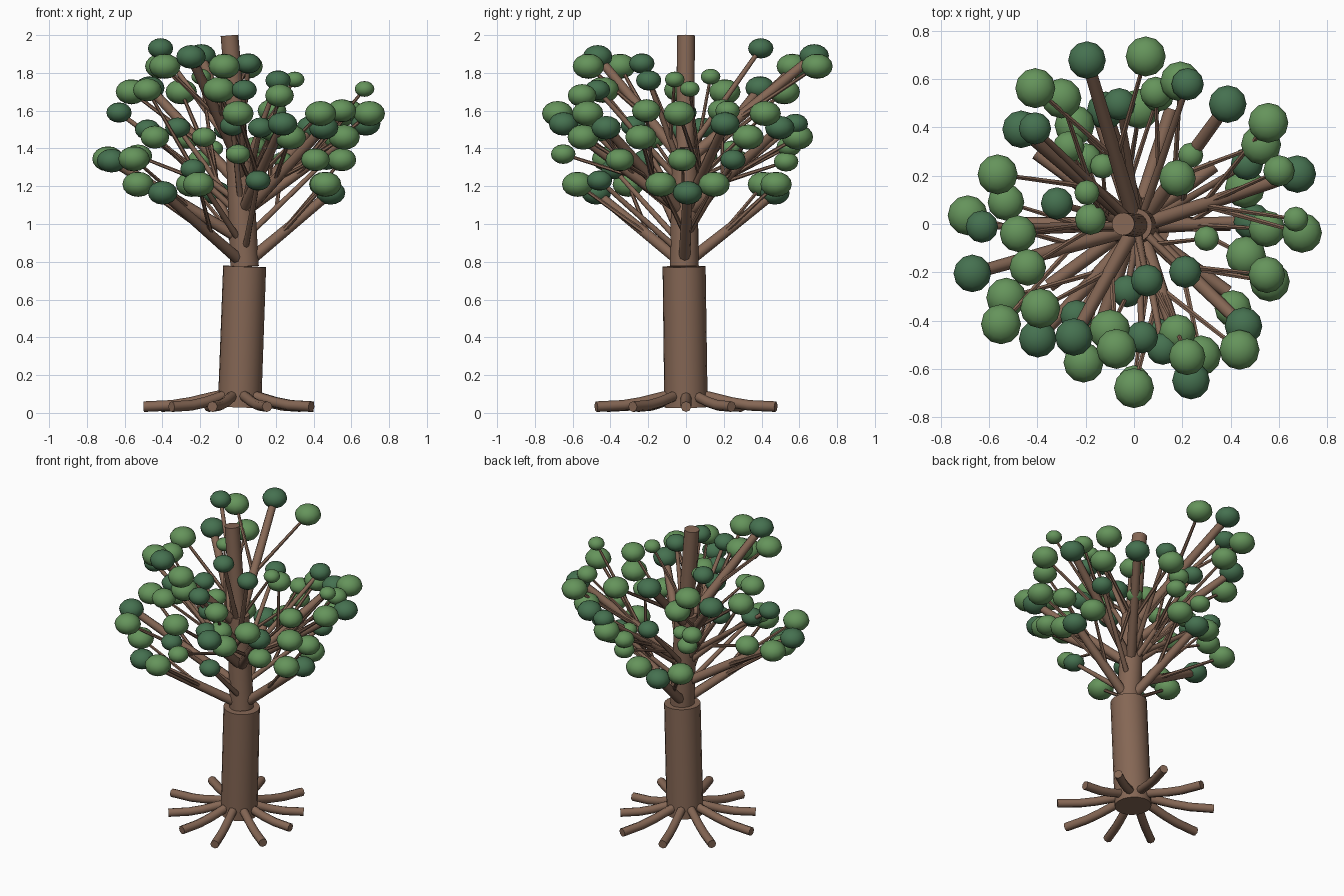
import bpy
import bmesh
from math import cos, sin, radians
from mathutils import Matrix, Vector

cube = bpy.data.objects.get("Cube")
if cube:
    bpy.data.objects.remove(cube, do_unlink=True)


def make_material(name, rgb):
    mat = bpy.data.materials.new(name)
    mat.use_nodes = True
    color = (*rgb, 1)
    mat.diffuse_color = color
    mat.node_tree.nodes["Principled BSDF"].inputs["Base Color"].default_value = color
    return mat


bark = make_material("brown bark", (.235, .135, .09))
light_green = make_material("light green", (.13, .295, .105))
dark_green = make_material("dark green", (.06, .165, .08))


def polar(angle, radius, z):
    a = radians(angle)
    return Vector((radius * cos(a), radius * sin(a), z))


def add_tube(bm, start, end, r_start, r_end, sides=8):
    """Capped, tapered cylinder between two points."""
    start, end = Vector(start), Vector(end)
    axis = end - start
    place = Matrix.Translation((start + end) / 2) @ axis.to_track_quat('Z', 'Y').to_matrix().to_4x4()
    bmesh.ops.create_cone(bm, cap_ends=True, segments=sides, radius1=r_start,
                          radius2=r_end, depth=axis.length, matrix=place)


def add_leaf(bm, center, radius):
    """Flattened ball of leaves."""
    squash = Matrix.Diagonal((radius, radius, radius * .8, 1))
    bmesh.ops.create_uvsphere(bm, u_segments=12, v_segments=8, radius=1,
                              matrix=Matrix.Translation(center) @ squash)


def finish(bm, name, mat):
    mesh = bpy.data.meshes.new(name)
    bm.to_mesh(mesh)
    bm.free()
    mesh.materials.append(mat)
    obj = bpy.data.objects.new(name, mesh)
    bpy.context.collection.objects.link(obj)
    bpy.ops.object.select_all(action='DESELECT')
    obj.select_set(True)
    bpy.context.view_layer.objects.active = obj
    bpy.ops.object.shade_smooth_by_angle(angle=radians(50))


# Trunk: three stacked, slightly leaning sections
knots = [Vector(p) for p in ((.008, 0, .03), (.035, -.01, .775), (.005, -.005, 1.4), (-.045, 0, 1.998))]
sections = (("lower_trunk", .115, .114), ("middle_trunk", .076, .07), ("upper_trunk", .05, .047))
for (name, r_low, r_high), low, high in zip(sections, knots, knots[1:]):
    bm = bmesh.new()
    add_tube(bm, low, high, r_low, r_high, 20)
    finish(bm, name, bark)


def trunk_point(z):
    """Point on the trunk axis at a height."""
    for low, high in zip(knots, knots[1:]):
        if z <= high.z:
            break
    return low.lerp(high, (z - low.z) / (high.z - low.z))


# Roots: ten curved tubes spreading from the base, some of them shorter
root_profile = ((.06, .1), (.15, .08), (.25, .056), (.35, .04), (.5, .033))
short_roots = {0: .8, 1: .82, 6: .87, 7: .88, 9: .96}
root_curve = bpy.data.curves.new("roots", 'CURVE')
root_curve.dimensions = '3D'
root_curve.bevel_depth = .028
root_curve.bevel_resolution = 2
root_curve.use_fill_caps = True
root_curve.materials.append(bark)
for i in range(10):
    reach = short_roots.get(i, 1)
    spline = root_curve.splines.new('POLY')
    spline.points.add(len(root_profile) - 1)
    for point, (r, z) in zip(spline.points, root_profile):
        point.co = (*polar(i * 36, r * reach, z), 1)
bpy.context.collection.objects.link(bpy.data.objects.new("roots", root_curve))

# Main limbs: angle, reach, tip height, height of the two side leaves
limbs = [
    (1, .49, 1.165, 1.21), (104, .485, 1.165, 1.21), (230, .62, 1.165, 1.21),
    (197, .7, 1.335, 1.345), (-43, .62, 1.51, 1.46), (52, .63, 1.51, 1.46),
    (140, .61, 1.72, 1.7), (17, .707, 1.53, 1.585), (-70, .69, 1.53, 1.585),
    (106, .706, 1.89, 1.835), (242, .53, 1.885, 1.835),
]
# Single shoots ending in one dark leaf: angle, reach, tip height
shoots = [
    (283, .47, 1.23), (28, .53, 1.34), (165, .33, 1.51), (283, .53, 1.51),
    (274, .47, 1.71), (69, .62, 1.53), (181, .63, 1.59), (136, .57, 1.93),
    (283, .24, 1.85), (317, .29, 1.76), (97, .5, 1.5), (264, .28, 1.52),
    (238, .45, 1.29), (184, .48, 1.5),
]
# Light leaves on loose twigs, grouped by leaf radius
loose_leaves = {
    .052: [(.67, .02, 1.715), (.3, -.06, 1.765), (-.195, .13, 1.78),
           (-.13, .24, 1.4), (.235, .285, 1.34)],
    .065: [(.6, .22, 1.6), (-.18, .02, 1.46), (.09, .545, 1.41), (-.27, .32, 1.45),
           (.1, .53, 1.33), (0, -.65, 1.37), (-.2, .27, 1.34)],
    .076: [(.41, -.35, 1.34), (.55, -.21, 1.6), (-.48, -.04, 1.71), (.22, -.55, 1.68),
           (.18, -.45, 1.5), (.18, .19, 1.6), (-.53, .09, 1.36), (.55, -.02, 1.34),
           (-.44, -.18, 1.46)],
    .086: [(-.1, -.44, 1.71)],
}

limb_mesh, twig_mesh = bmesh.new(), bmesh.new()
dark_mesh, light_mesh = bmesh.new(), bmesh.new()
axes = []


def grow(tip, r_start, r_end, leaf):
    """Branch from the trunk to a dark leaf; returns its start."""
    start = trunk_point(.785 + (tip.z - 1.165) * .75)
    add_tube(limb_mesh, start, tip, r_start, r_end)
    add_leaf(dark_mesh, tip, leaf)
    axes.append((start, tip))
    return start


for angle, reach, z, side_z in limbs:
    tip = polar(angle, reach, z)
    start = grow(tip, .032, .025, .078)
    spread = 17 if reach < .5 else 20
    for side in (-spread, spread):
        leaf = polar(angle + side, reach * .985, side_z)
        add_tube(twig_mesh, start.lerp(tip, .4), leaf, .013, .009, 6)
        add_leaf(light_mesh, leaf, .083)

for shoot in shoots:
    grow(polar(*shoot), .018, .012, .067)

for radius, spots in loose_leaves.items():
    for leaf in map(Vector, spots):
        start, tip = min(axes, key=lambda axis: (axis[1] - leaf).length)
        add_tube(twig_mesh, start.lerp(tip, .4), leaf, .012, .008, 6)
        add_leaf(light_mesh, leaf, radius)

finish(limb_mesh, "limbs", bark)
finish(twig_mesh, "twigs", bark)
finish(dark_mesh, "dark_leaves", dark_green)
finish(light_mesh, "light_leaves", light_green)
